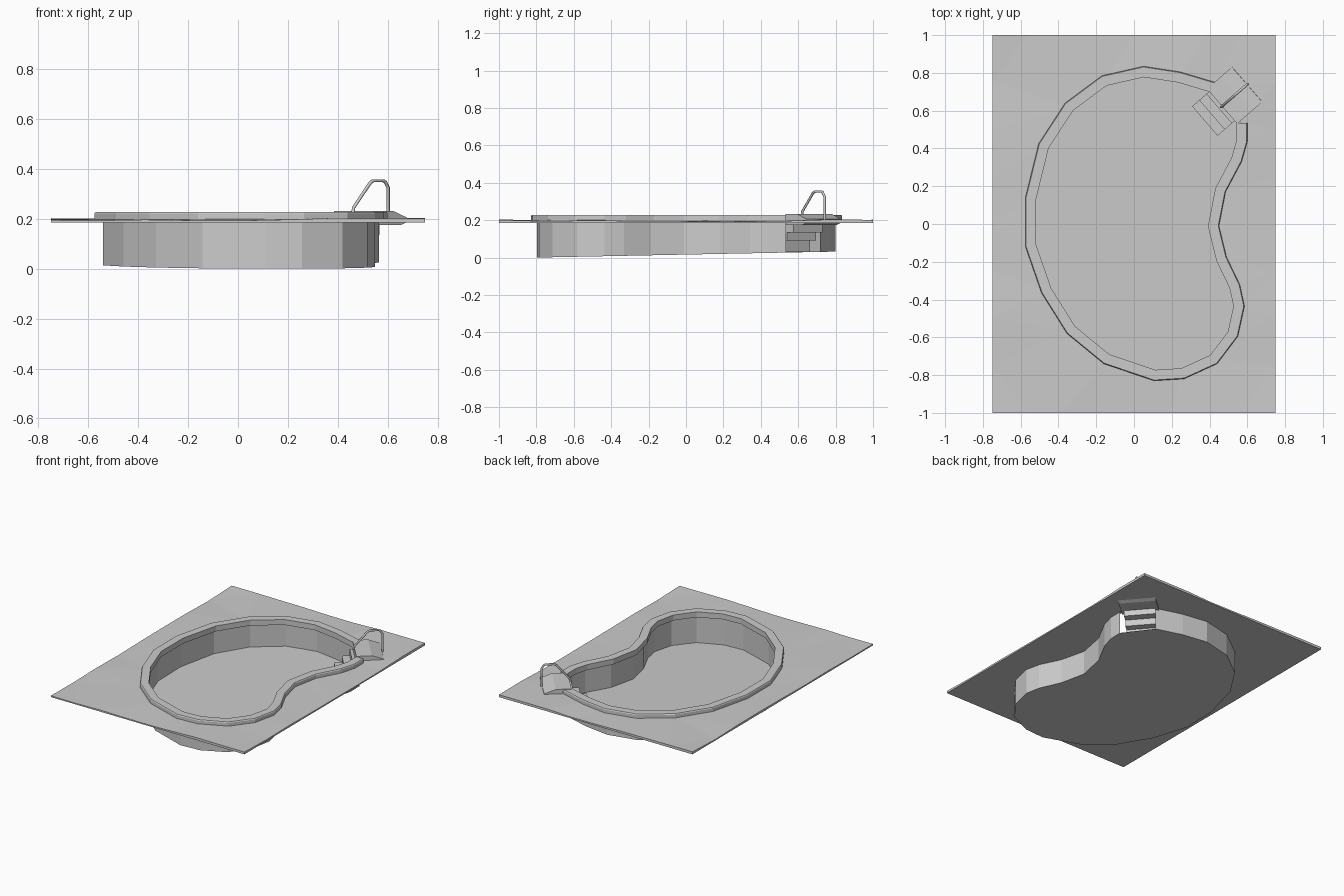
import bpy, bmesh, math, random
from mathutils import Vector

random.seed(4)
if "Cube" in bpy.data.objects:
    bpy.data.objects.remove(bpy.data.objects["Cube"])

# One plain grey for everything
stone = bpy.data.materials.new("plain_grey")
stone.use_nodes = True
GREY = (0.6, 0.6, 0.6, 1)
stone.diffuse_color = GREY
stone.node_tree.nodes["Principled BSDF"].inputs["Base Color"].default_value = GREY


def finish(bm, name, solid=True):
    if solid:
        bmesh.ops.recalc_face_normals(bm, faces=bm.faces)
    mesh = bpy.data.meshes.new(name)
    bm.to_mesh(mesh)
    bm.free()
    mesh.materials.append(stone)
    obj = bpy.data.objects.new(name, mesh)
    bpy.context.collection.objects.link(obj)
    return obj


def inset(path, dist):
    """Shift an open path to its left by dist, with mitred corners."""
    result = []
    for i, p in enumerate(path):
        normals = []
        for a, b in ((i - 1, i), (i, i + 1)):
            if a >= 0 and b < len(path):
                d = (path[b] - path[a]).normalized()
                normals.append(Vector((-d.y, d.x)))
        n = sum(normals, Vector((0, 0))).normalized()
        result.append(p + n * (dist / n.dot(normals[0])))
    return result


def loft(bm, rows, close=False):
    """Skin quads between successive rows of vertices."""
    pairs = list(zip(rows, rows[1:] + rows[:1])) if close else zip(rows, rows[1:])
    for r, s in pairs:
        for i in range(len(r) - 1):
            bm.faces.new((r[i], r[i + 1], s[i + 1], s[i]))


def ring(bm, pts, z):
    return [bm.verts.new((p.x, p.y, z(p) if callable(z) else z)) for p in pts]


# Kidney outline, counter-clockwise, open at the stairs
outline = [Vector(p) for p in (
    (.43, .75), (.245, .805), (.05, .835), (-.17, .785), (-.365, .64),
    (-.505, .425), (-.575, .14), (-.575, -.12), (-.49, -.365), (-.355, -.58),
    (-.16, -.74), (.105, -.83), (.265, -.82), (.44, -.74), (.55, -.595),
    (.585, -.435), (.56, -.32), (.49, -.175), (.45, -.01), (.485, .17),
    (.57, .33), (.6, .435), (.6, .535))]
basin = inset(outline, .034)
DECK_TOP, DECK_LOW = .2, .185


def floor_height(p):
    return max(0, .016 * (1 + p.y / .8))


# Pool wall and sloping floor
bm = bmesh.new()
low = ring(bm, basin, floor_height)
loft(bm, [low, ring(bm, basin, DECK_TOP)])
bm.faces.new(low)
finish(bm, "pool_basin", solid=False)

# Raised coping around the rim
bm = bmesh.new()
section = [(0, .19), (0, .222), (.004, .228), (.057, .228), (.057, .19)]
rows = [ring(bm, inset(outline, d), z) for d, z in section]
loft(bm, rows, close=True)
for end in (0, -1):
    bm.faces.new([r[end] for r in rows])
finish(bm, "coping")

# Deck slab with uneven rim and a hole for the basin
corners = [Vector(c) for c in ((-.75, -1), (.75, -1), (.75, 1), (-.75, 1))]
rim = [a.lerp(b, t / 8) for a, b in zip(corners, corners[1:] + corners[:1])
       for t in range(8)]
bm = bmesh.new()
levels = []
for z in (DECK_TOP, DECK_LOW):
    loops = [ring(bm, rim, z), ring(bm, basin, z)]
    edges = [bm.edges.new((l[i - 1], l[i])) for l in loops for i in range(len(l))]
    bmesh.ops.triangle_fill(bm, edges=edges, use_beauty=True)
    levels.append(loops)
for top, bottom in zip(*levels):
    loft(bm, [top + top[:1], bottom + bottom[:1]])
for v in levels[0][0]:
    v.co.z += random.uniform(-.008, .004)
finish(bm, "deck")

# Stair frame: u runs out of the pool, v runs across the treads
ORIGIN = Vector((.375, .545, 0))
U = Vector((.757, .654, 0)).normalized()
V = Vector((U.y, -U.x, 0))


def stair_block(name, profile, width):
    bm = bmesh.new()
    sides = [[bm.verts.new(ORIGIN + U * u + V * s * width / 2 + Vector((0, 0, z)))
              for u, z in profile] for s in (-1, 1)]
    loft(bm, [s + s[:1] for s in sides])
    for s in sides:
        bm.faces.new(s)
    return finish(bm, name)


# Steps and top landing
for i, (u0, u1, z0, z1) in enumerate((
        (0, .06, .03, .09), (.05, .11, .09, .135), (.1, .165, .135, .18))):
    stair_block(f"step_{i + 1}", [(u0, z0), (u1, z0), (u1, z1), (u0, z1)], .206)
stair_block("landing", [(.12, .175), (.26, .175), (.3, .19), (.295, .205),
                        (.22, .232), (.12, .232)], .245)

# Bent handrail tube
curve = bpy.data.curves.new("handrail", "CURVE")
curve.dimensions = "3D"
curve.bevel_depth = .007
curve.bevel_resolution = 1
curve.use_fill_caps = True
bends = [(.115, .225), (.117, .245), (.205, .345), (.22, .353), (.275, .353),
         (.285, .348), (.3, .325), (.3, .19)]
spline = curve.splines.new("POLY")
spline.points.add(len(bends) - 1)
for point, (u, z) in zip(spline.points, bends):
    point.co = (*(ORIGIN + U * u + Vector((0, 0, z))), 1)
curve.materials.append(stone)
handrail = bpy.data.objects.new("handrail", curve)
bpy.context.collection.objects.link(handrail)
